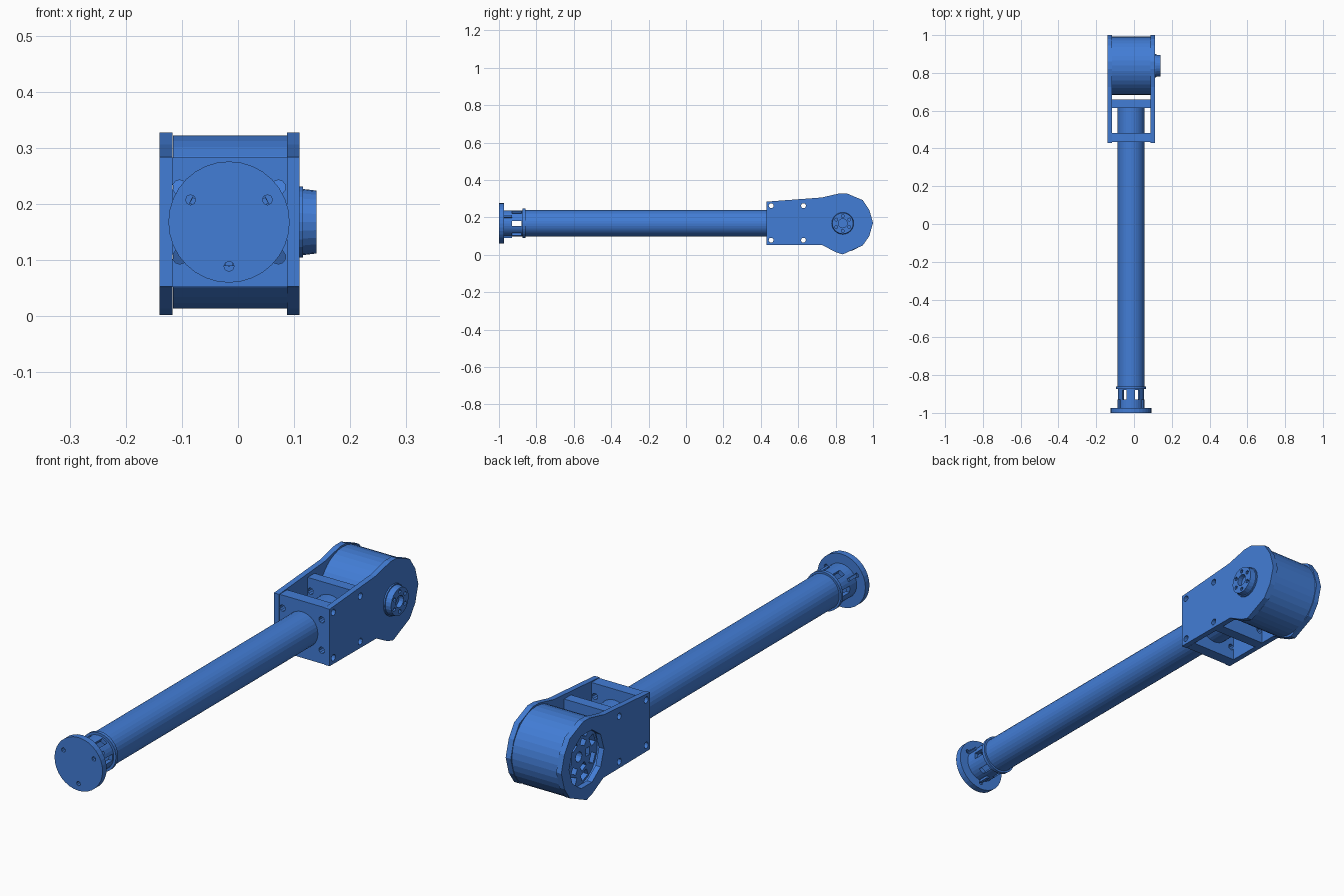
import bpy, bmesh
from math import pi, sin, cos
from mathutils import Vector, Matrix

if "Cube" in bpy.data.objects:
    bpy.data.objects.remove(bpy.data.objects["Cube"])

blue = bpy.data.materials.new("blue")
blue.use_nodes = True
blue.diffuse_color = (0.055, 0.205, 0.67, 1)
blue.node_tree.nodes["Principled BSDF"].inputs["Base Color"].default_value = blue.diffuse_color

ARM_X, AXIS_Z, MOTOR_Y = -0.016, 0.168, 0.838
TURN = {"x": Matrix.Rotation(pi / 2, 4, "Y"), "y": Matrix.Rotation(-pi / 2, 4, "X")}


def finish(name, bm):
    bmesh.ops.recalc_face_normals(bm, faces=bm.faces)
    mesh = bpy.data.meshes.new(name)
    bm.to_mesh(mesh)
    bm.free()
    mesh.materials.append(blue)
    ob = bpy.data.objects.new(name, mesh)
    bpy.context.collection.objects.link(ob)
    return ob


def rod(name, axis, start, end, a, b, r, sides=32, r2=None):
    """Cylinder along x (a=y, b=z) or along y (a=x, b=z)."""
    bm = bmesh.new()
    mid = (start + end) / 2
    pos = Vector((mid, a, b)) if axis == "x" else Vector((a, mid, b))
    bmesh.ops.create_cone(bm, cap_ends=True, segments=sides, radius1=r,
                          radius2=r if r2 is None else r2, depth=end - start,
                          matrix=Matrix.Translation(pos) @ TURN[axis])
    return finish(name, bm)


def box(name, lo, hi, turn=None):
    bm = bmesh.new()
    bmesh.ops.create_cube(bm, size=1)
    lo, hi = Vector(lo), Vector(hi)
    for v in bm.verts:
        v.co = (lo + hi) / 2 + v.co * (hi - lo)
    if turn:
        bmesh.ops.transform(bm, matrix=turn, verts=bm.verts)
    return finish(name, bm)


def cut(ob, cutters):
    for c in cutters:
        mod = ob.modifiers.new("cut", "BOOLEAN")
        mod.object, mod.solver = c, "EXACT"
    bpy.context.view_layer.update()
    graph = bpy.context.evaluated_depsgraph_get()
    mesh = bpy.data.meshes.new_from_object(ob.evaluated_get(graph))
    ob.modifiers.clear()
    ob.data = mesh
    for c in cutters:
        bpy.data.objects.remove(c)
    return ob


def around(count, phase=0.0):
    return [phase + i * 2 * pi / count for i in range(count)]


def bolt_cutters(x0, x1):
    return [rod("cutter", "x", x0, x1, y, z, 0.013, 12)
            for y in (0.455, 0.628) for z in (0.078, 0.262)]


# Mounting flange with three bolt holes
flange = rod("end_flange", "y", -1, -0.974, ARM_X, AXIS_Z, 0.108)
cut(flange, [rod("cutter", "y", -1.1, -0.9, ARM_X + 0.079 * cos(a),
                 AXIS_Z + 0.079 * sin(a), 0.009, 8) for a in around(3, pi / 6)])

# Hollow slotted socket between flange and tube
socket = rod("slotted_socket", "y", -0.975, -0.87, ARM_X, AXIS_Z, 0.069)
axis = Matrix.Translation((ARM_X, 0, AXIS_Z))
slots = [box("cutter", (0.03, -0.93, -0.013), (0.1, -0.88, 0.013),
             axis @ Matrix.Rotation(a, 4, "Y")) for a in around(6)]
cut(socket, [rod("cutter", "y", -0.97, -0.8, ARM_X, AXIS_Z, 0.052)] + slots)

# Small gussets where the socket meets the flange
for a in around(3, pi / 2):
    box("flange_gusset", (0.06, -0.976, -0.006), (0.078, -0.93, 0.006),
        axis @ Matrix.Rotation(a, 4, "Y"))

# Collar and long tube
rod("tube_collar", "y", -0.873, -0.859, ARM_X, AXIS_Z, 0.079)
rod("long_tube", "y", -0.86, 0.62, ARM_X, AXIS_Z, 0.071)

# Cross blocks gripping the tube
for name, y0, y1 in (("front_cross_block", 0.434, 0.482), ("rear_cross_block", 0.614, 0.658)):
    block = box(name, (-0.118, y0, 0.052), (0.088, y1, 0.283))
    holes = [rod("cutter", "y", y0 - 0.1, y1 + 0.1, ARM_X + sx * 0.088,
                 AXIS_Z + sz * 0.062, 0.013, 10) for sx in (-1, 1) for sz in (-1, 1)]
    cut(block, holes + bolt_cutters(-0.3, 0.3))

# Side plates
OUTLINE = [(0.43, 0.053), (0.73, 0.051), (0.8, 0.014), (0.838, 0.002), (0.945, 0.05),
           (0.98, 0.1), (1.0, 0.17), (0.98, 0.24), (0.945, 0.292), (0.86, 0.328),
           (0.82, 0.328), (0.725, 0.306), (0.43, 0.284)]


def side_plate(name, x0, x1):
    bm = bmesh.new()
    face = bm.faces.new([bm.verts.new((x0, y, z)) for y, z in OUTLINE])
    new = bmesh.ops.extrude_face_region(bm, geom=[face])["geom"]
    bmesh.ops.translate(bm, vec=(x1 - x0, 0, 0),
                        verts=[g for g in new if isinstance(g, bmesh.types.BMVert)])
    return finish(name, bm)


cut(side_plate("left_side_plate", 0.087, 0.11), bolt_cutters(0, 0.3))
cut(side_plate("right_side_plate", -0.14, -0.117), bolt_cutters(-0.3, 0) +
    [rod("cutter", "x", -0.3, 0, MOTOR_Y, AXIS_Z, 0.112, 10)])

# Motor can, hollow on the open side
can = rod("motor_can", "x", -0.116, 0.088, MOTOR_Y, AXIS_Z, 0.154, 36)
cut(can, [rod("cutter", "x", -0.2, -0.04, MOTOR_Y, AXIS_Z, 0.118, 24)])

# Spoked rotor inside the can
pivot = Matrix.Translation((0, MOTOR_Y, AXIS_Z))
rotor = rod("spoked_rotor", "x", -0.105, -0.08, MOTOR_Y, AXIS_Z, 0.1185, 24)
windows = [box("cutter", (-0.2, 0.045, -0.016), (0, 0.068, 0.016),
               pivot @ Matrix.Rotation(a, 4, "X")) for a in around(6)]
windows += [box("cutter", (-0.2, 0.08, -0.02), (0, 0.108, 0.02),
                pivot @ Matrix.Rotation(a, 4, "X")) for a in around(8, pi / 8)]
cut(rotor, windows + [rod("cutter", "x", -0.2, 0, MOTOR_Y, AXIS_Z, 0.02, 16)])

# Output hub with centre bore and bolt circle
rod("hub_base", "x", 0.109, 0.116, MOTOR_Y, AXIS_Z, 0.063, 24)
hub = rod("output_hub", "x", 0.115, 0.14, MOTOR_Y, AXIS_Z, 0.059, 24, 0.056)
cut(hub, [rod("cutter", "x", 0.12, 0.2, MOTOR_Y, AXIS_Z, 0.024, 16)] +
    [rod("cutter", "x", 0.12, 0.2, MOTOR_Y + 0.04 * cos(a), AXIS_Z + 0.04 * sin(a), 0.008, 8)
     for a in around(6, pi / 6)])
